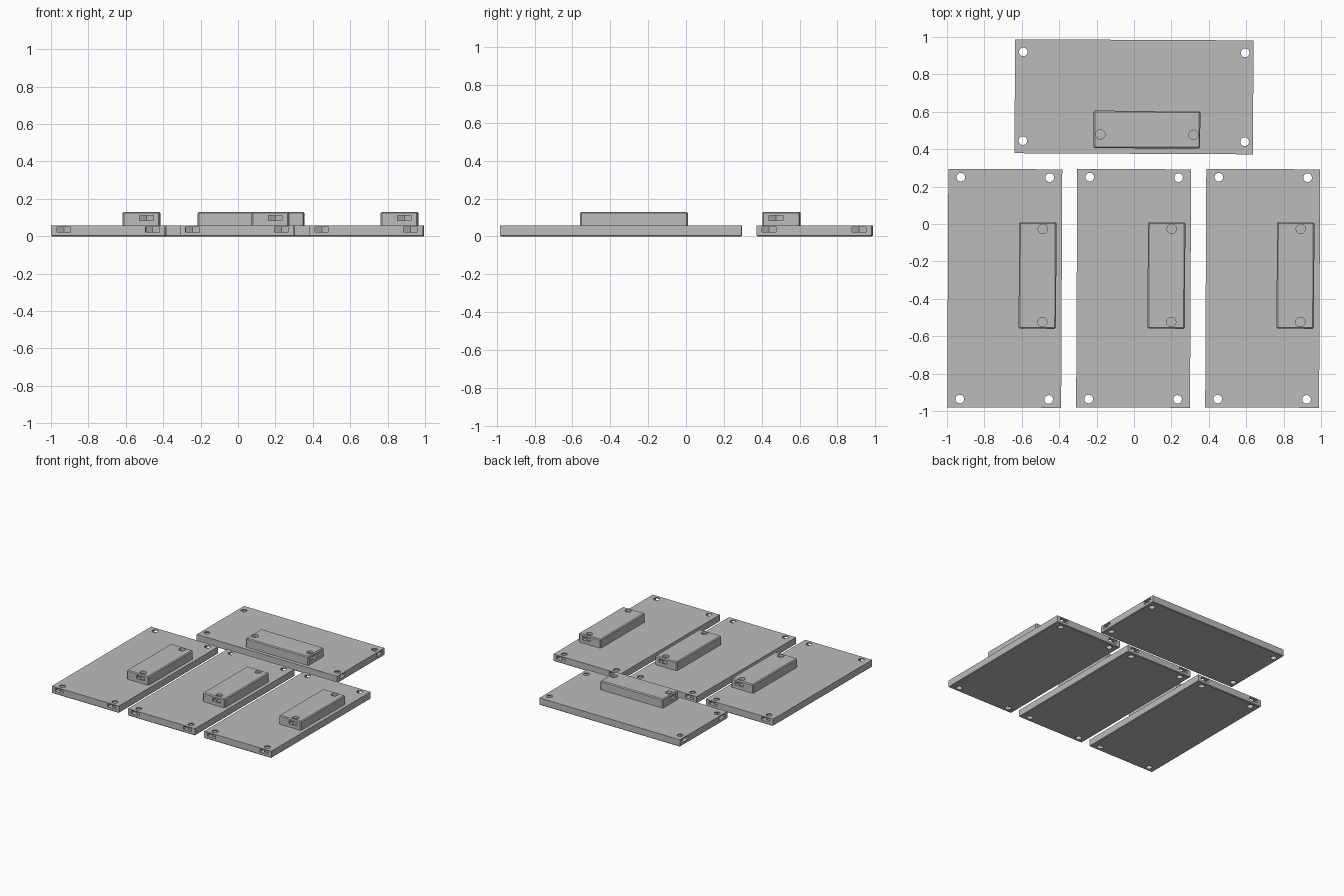
import bpy, bmesh, math
from mathutils import Matrix, Vector

if "Cube" in bpy.data.objects:
    bpy.data.objects.remove(bpy.data.objects["Cube"])

grey = bpy.data.materials.new("light_grey")
grey.diffuse_color = (0.5, 0.5, 0.5, 1)
grey.use_nodes = True
grey.node_tree.nodes["Principled BSDF"].inputs["Base Color"].default_value = grey.diffuse_color


def make_object(name, bm):
    bmesh.ops.recalc_face_normals(bm, faces=bm.faces)
    mesh = bpy.data.meshes.new(name)
    bm.to_mesh(mesh)
    bm.free()
    obj = bpy.data.objects.new(name, mesh)
    bpy.context.collection.objects.link(obj)
    return obj


def slab(name, cx, cy, sx, sy, z0, z1, bevel, pick):
    """Box with a small chamfer on the edges chosen by pick(edge centre, edge)."""
    bm = bmesh.new()
    bmesh.ops.create_cube(bm, size=1, matrix=Matrix.Translation((cx, cy, (z0 + z1) / 2))
                          @ Matrix.Diagonal((sx, sy, z1 - z0, 1)))
    edges = [e for e in bm.edges if pick((e.verts[0].co + e.verts[1].co) / 2)]
    bmesh.ops.bevel(bm, geom=edges, offset=bevel, segments=1, affect='EDGES')
    return make_object(name, bm)


def hole_cutter(points, radius, z0, z1):
    bm = bmesh.new()
    for x, y in points:
        bmesh.ops.create_cone(bm, cap_ends=True, segments=32, radius1=radius, radius2=radius,
                              depth=z1 - z0, matrix=Matrix.Translation((x, y, (z0 + z1) / 2)))
    return make_object("hole_cutter", bm)


def nut_slot_cutter(points, mid_y, w, z0, z1):
    """Slots open at the short ends, with a hexagonal inner end around each hole."""
    bm = bmesh.new()
    for x, y in points:
        s = 1 if y > mid_y else -1
        k = w / math.sqrt(3)
        outline = [(-w, 0.1), (w, 0.1), (w, -k), (0, -2 * k), (-w, -k)]
        face = bm.faces.new([bm.verts.new((x + u, y + s * v, z0)) for u, v in outline])
        new = bmesh.ops.extrude_face_region(bm, geom=[face])["geom"]
        bmesh.ops.translate(bm, vec=Vector((0, 0, z1 - z0)),
                            verts=[g for g in new if isinstance(g, bmesh.types.BMVert)])
    return make_object("slot_cutter", bm)


def cut(obj, cutters):
    for c in cutters:
        m = obj.modifiers.new("cut", 'BOOLEAN')
        m.operation, m.solver, m.object = 'DIFFERENCE', 'EXACT', c
    bpy.context.view_layer.update()
    graph = bpy.context.evaluated_depsgraph_get()
    mesh = bpy.data.meshes.new_from_object(obj.evaluated_get(graph))
    mesh.materials.clear()
    mesh.materials.append(grey)
    for o in cutters + [obj]:
        bpy.data.objects.remove(o)
    return mesh


# Base plate: four through holes, four nut slots, chamfered bottom rim
PLATE_TOP = 0.058
corners = [(sx * 0.2375, sy * 0.593) for sx in (-1, 1) for sy in (-1, 1)]
plate = slab("plate", 0, 0, 0.609, 1.275, 0, PLATE_TOP, 0.005, lambda c: c.z < 0.001)
plate_mesh = cut(plate, [hole_cutter(corners, 0.023, -0.05, 0.1),
                         nut_slot_cutter(corners, 0, 0.037, 0.024, 0.05)])

# Raised block: two holes down to the plate, a nut slot at each end
BX, BY = 0.175, 0.07
ends = [(0.202, BY + s * 0.249) for s in (-1, 1)]
block = slab("block", BX, BY, 0.2, 0.57, PLATE_TOP, 0.13, 0.007,
             lambda c: c.z > PLATE_TOP + 0.001)
block_mesh = cut(block, [hole_cutter(ends, 0.025, PLATE_TOP - 0.02, 0.2),
                         nut_slot_cutter(ends, BY, 0.037, 0.085, 0.111)])

# Three upright units in a row and one turned sideways behind them
units = [("left", -0.691, -0.344, 0), ("middle", -0.002, -0.344, 0),
         ("right", 0.688, -0.344, 0), ("rear", 0.0, 0.68, -90)]
for name, x, y, turn in units:
    for part, mesh in (("base_plate", plate_mesh), ("raised_block", block_mesh)):
        obj = bpy.data.objects.new(name + "_" + part, mesh)
        obj.location = (x, y, 0)
        obj.rotation_euler.z = math.radians(turn - 0.27)
        bpy.context.collection.objects.link(obj)
